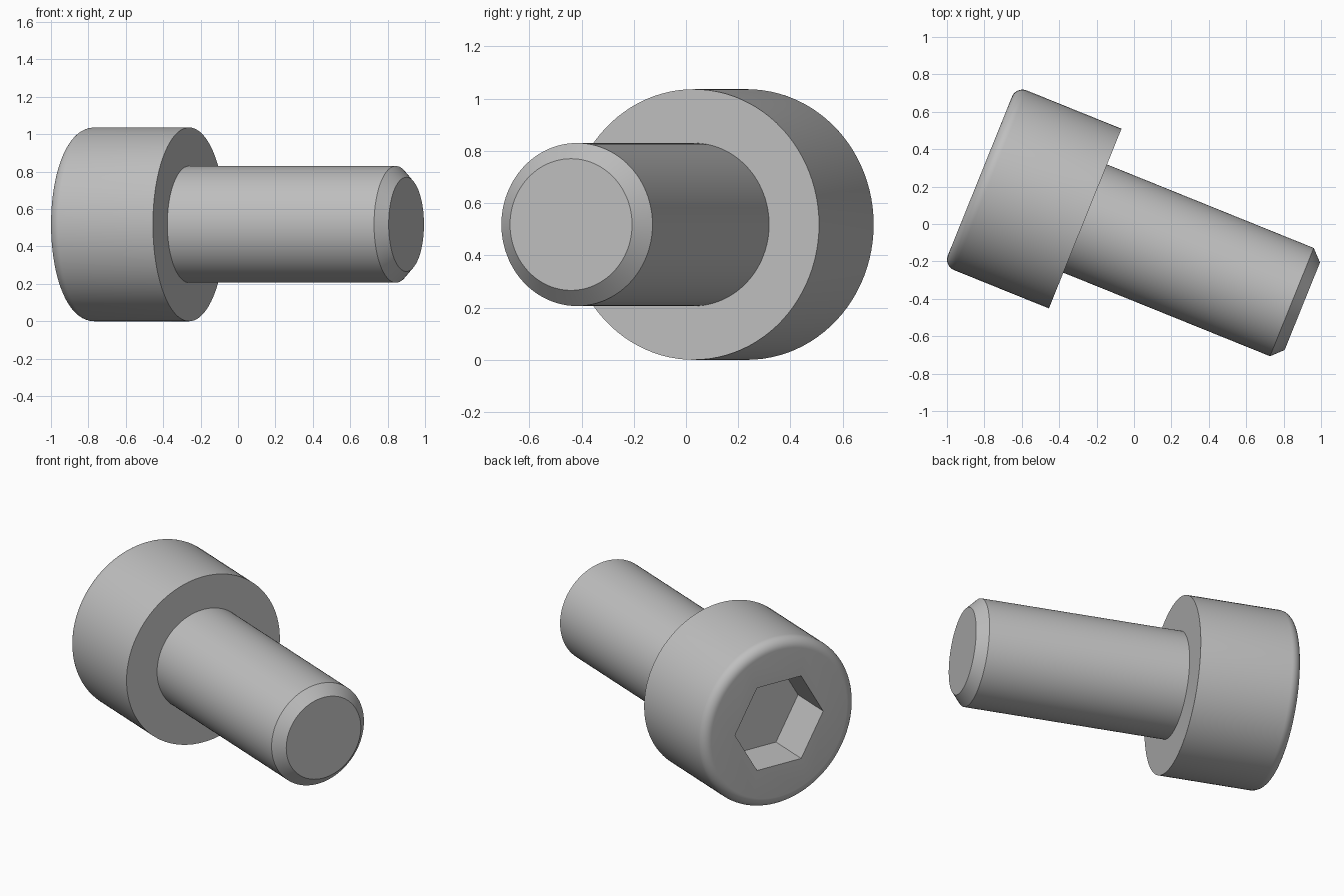
import bpy, bmesh, math
from mathutils import Matrix

cube = bpy.data.objects.get("Cube")
if cube:
    bpy.data.objects.remove(cube, do_unlink=True)

HEAD_R, HEAD_H, FILLET = 0.518, 0.607, 0.06
SHAFT_R, SHAFT_L, CHAMFER = 0.312, 1.252, 0.06
HEX_R, HEX_DEPTH = 0.298, 0.262

# Local axis +x runs from head to tip, with the underside of the head at x = 0
PLACE = Matrix.Translation((-0.261, 0.029, HEAD_R)) @ Matrix.Rotation(math.radians(-22), 4, "Z")

steel = bpy.data.materials.new("steel_grey")
steel.use_nodes = True
GREY = (0.52, 0.52, 0.52, 1)
steel.diffuse_color = GREY
steel.node_tree.nodes["Principled BSDF"].inputs["Base Color"].default_value = GREY


def lathe(name, rings, sides, start_cap=True):
    """Turn (x, radius) rings about the local x axis into an object."""
    bm = bmesh.new()
    loops = []
    for x, r in rings:
        angles = [2 * math.pi * i / sides for i in range(sides)]
        loops.append([bm.verts.new((x, r * math.cos(a), r * math.sin(a))) for a in angles])
    for a, b in zip(loops, loops[1:]):
        for i in range(sides):
            j = (i + 1) % sides
            bm.faces.new((a[i], b[i], b[j], a[j]))
    if start_cap:
        bm.faces.new(loops[0])
    bm.faces.new(loops[-1][::-1])
    bmesh.ops.recalc_face_normals(bm, faces=bm.faces)
    mesh = bpy.data.meshes.new(name)
    bm.to_mesh(mesh)
    bm.free()
    mesh.materials.append(steel)
    obj = bpy.data.objects.new(name, mesh)
    bpy.context.collection.objects.link(obj)
    obj.matrix_world = PLACE
    return obj


def select_only(obj):
    bpy.ops.object.select_all(action="DESELECT")
    obj.select_set(True)
    bpy.context.view_layer.objects.active = obj


# Cylindrical head with a rounded outer rim
STEPS = 10
rim = []
for k in range(STEPS + 1):
    t = math.pi / 2 * k / STEPS
    rim.append((-HEAD_H + FILLET * (1 - math.sin(t)), HEAD_R - FILLET * (1 - math.cos(t))))
rim.reverse()
head = lathe("bolt_head", rim + [(0, HEAD_R)], 96)

# Hexagonal drive socket cut into the head
cutter = lathe("socket_cutter", [(-HEAD_H - 0.2, HEX_R), (-HEAD_H + HEX_DEPTH, HEX_R)], 6)
cutter.hide_render = True
cut = head.modifiers.new("socket", "BOOLEAN")
cut.operation = "DIFFERENCE"
cut.solver = "EXACT"
cut.object = cutter
select_only(head)
bpy.ops.object.modifier_apply(modifier=cut.name)
bpy.data.objects.remove(cutter, do_unlink=True)

# Plain shaft with a chamfered tip
shaft = lathe("bolt_shaft", [(0, SHAFT_R), (SHAFT_L - CHAMFER, SHAFT_R),
                             (SHAFT_L, SHAFT_R - CHAMFER)], 96, start_cap=False)

for part in (head, shaft):
    select_only(part)
    bpy.ops.object.shade_smooth_by_angle(angle=math.radians(30))
